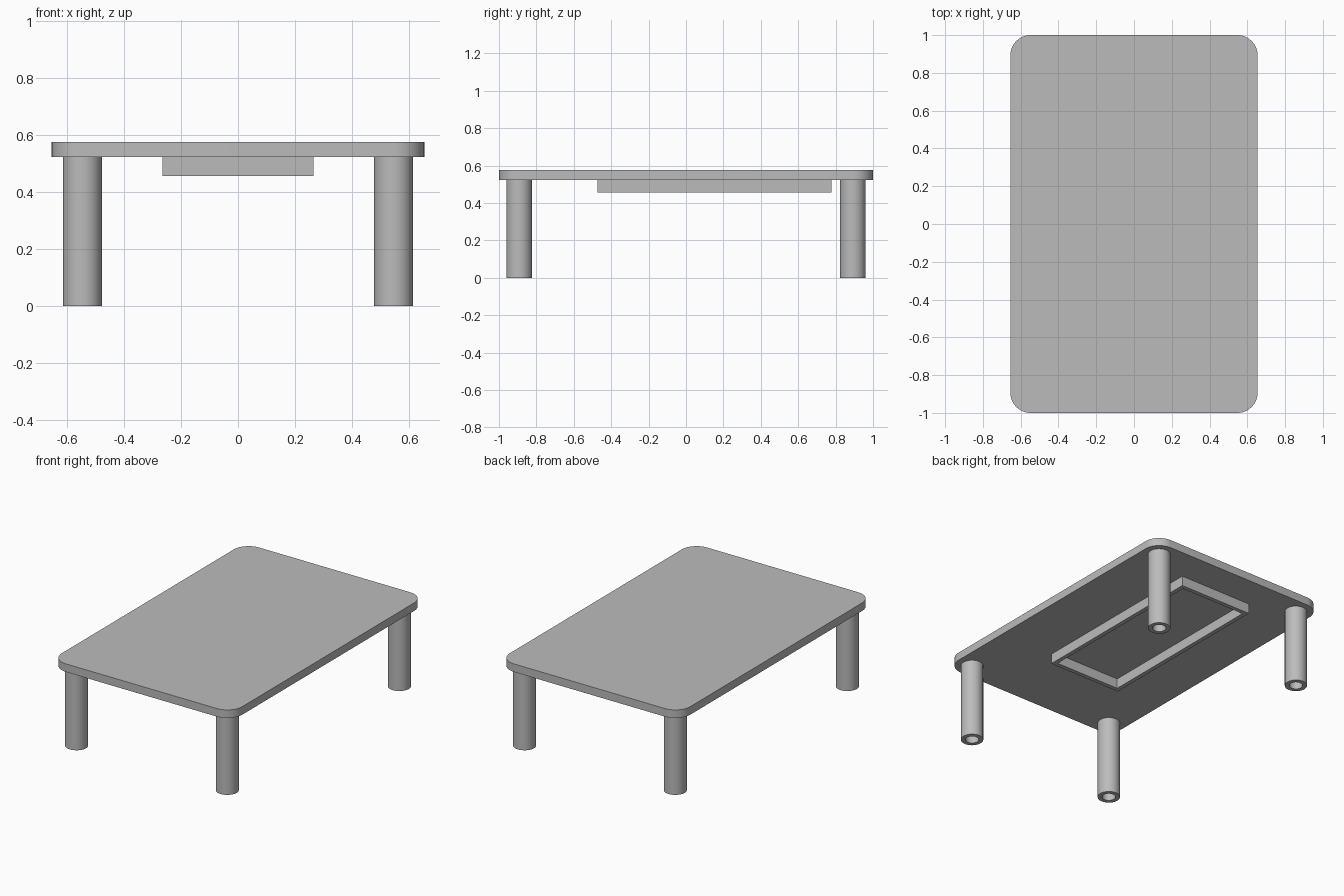
import bpy
import bmesh
import math

cube = bpy.data.objects.get("Cube")
if cube:
    bpy.data.objects.remove(cube, do_unlink=True)

HALF_W, HALF_L = 0.655, 1.0
TOP, UNDERSIDE = 0.576, 0.523
CORNER = 0.108
LEG_R, HOLE_R = 0.0685, 0.041

grey = bpy.data.materials.new("plain grey")
grey.use_nodes = True
colour = (0.5, 0.5, 0.5, 1)
grey.diffuse_color = colour
grey.node_tree.nodes["Principled BSDF"].inputs["Base Color"].default_value = colour


def finish(name, bm):
    """Turn a bmesh into a grey object with smooth curves and sharp edges."""
    bmesh.ops.recalc_face_normals(bm, faces=bm.faces)
    mesh = bpy.data.meshes.new(name)
    bm.to_mesh(mesh)
    bm.free()
    mesh.materials.append(grey)
    obj = bpy.data.objects.new(name, mesh)
    bpy.context.collection.objects.link(obj)
    bpy.ops.object.select_all(action="DESELECT")
    obj.select_set(True)
    bpy.context.view_layer.objects.active = obj
    bpy.ops.object.shade_smooth_by_angle(angle=math.radians(35))
    return obj


def circle(radius, count):
    angles = [2 * math.pi * i / count for i in range(count)]
    return [(radius * math.cos(a), radius * math.sin(a)) for a in angles]


def rectangle(x, y):
    return [(x, y), (-x, y), (-x, -y), (x, -y)]


def tube(name, outer, inner, z0, z1, centre):
    """Hollow prism between two outlines with equal point counts."""
    bm = bmesh.new()
    cx, cy = centre
    rings = [[bm.verts.new((cx + x, cy + y, z)) for x, y in outline]
             for outline, z in ((outer, z0), (outer, z1), (inner, z1), (inner, z0))]
    n = len(outer)
    for r in range(4):
        a, b = rings[r], rings[(r + 1) % 4]
        for i in range(n):
            j = (i + 1) % n
            bm.faces.new((a[i], a[j], b[j], b[i]))
    return finish(name, bm)


# Tabletop: rounded rectangle slab
bm = bmesh.new()
outline = []
steps = 12
for quarter, (sx, sy) in enumerate(((1, 1), (-1, 1), (-1, -1), (1, -1))):
    for i in range(steps + 1):
        a = math.pi / 2 * (quarter + i / steps)
        outline.append(bm.verts.new((sx * (HALF_W - CORNER) + CORNER * math.cos(a),
                                     sy * (HALF_L - CORNER) + CORNER * math.sin(a),
                                     UNDERSIDE)))
slab = bm.faces.new(outline)
lifted = bmesh.ops.extrude_face_region(bm, geom=[slab], use_keep_orig=True)["geom"]
bmesh.ops.translate(bm, vec=(0, 0, TOP - UNDERSIDE),
                    verts=[v for v in lifted if isinstance(v, bmesh.types.BMVert)])
finish("tabletop", bm)

# Four hollow round legs, concentric with the tabletop corners
for sx, side in ((1, "left"), (-1, "right")):
    for sy, end in ((-1, "front"), (1, "back")):
        tube(f"{end}_{side}_leg", circle(LEG_R, 48), circle(HOLE_R, 48),
             0, UNDERSIDE, (sx * (HALF_W - CORNER), sy * (HALF_L - CORNER)))

# Rectangular frame under the tabletop, set toward the back
wall = 0.028
tube("underside_frame", rectangle(0.266, 0.625),
     rectangle(0.266 - wall, 0.625 - wall), 0.457, UNDERSIDE, (0, 0.153))
